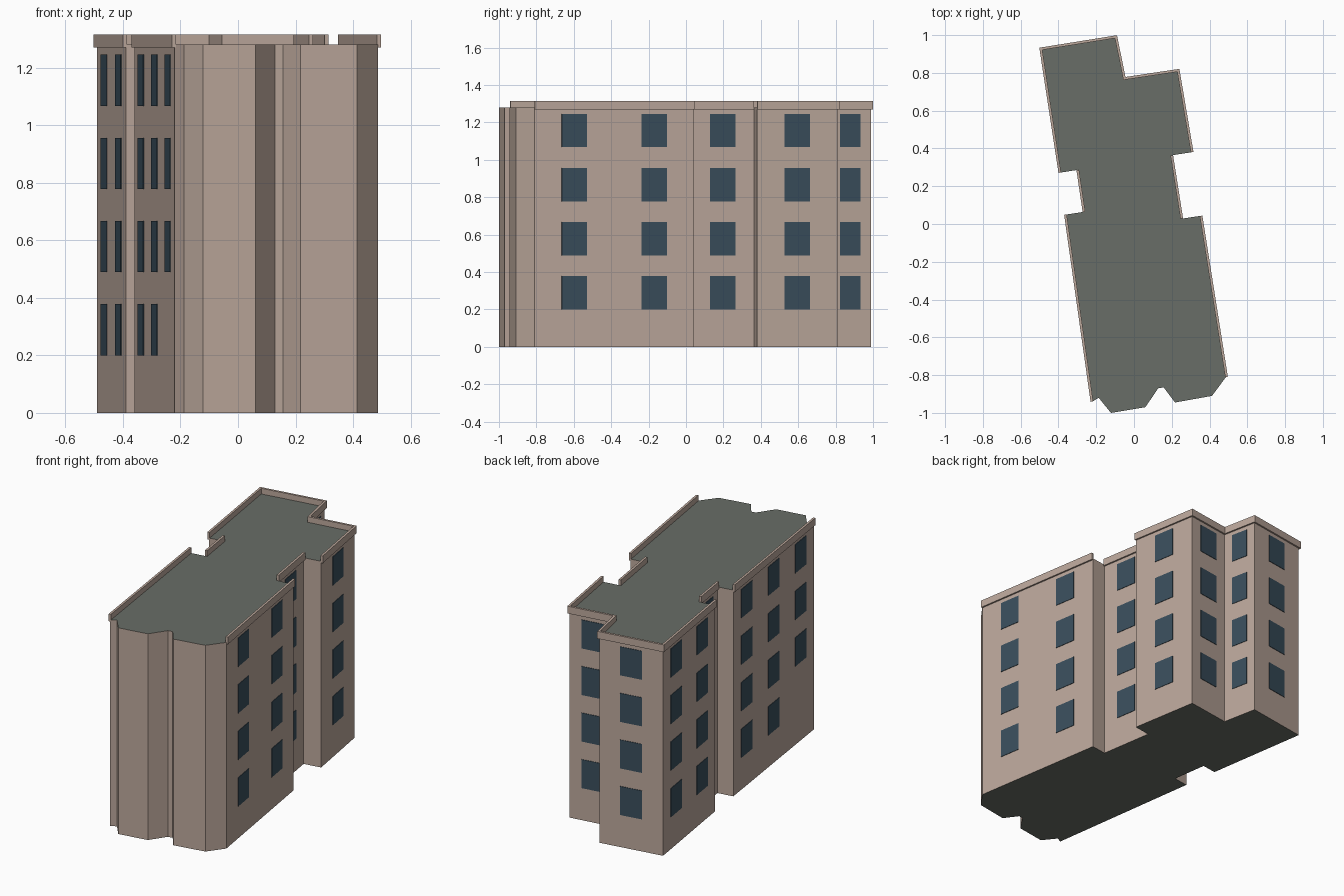
import bpy, bmesh
from mathutils import Vector

if "Cube" in bpy.data.objects:
    bpy.data.objects.remove(bpy.data.objects["Cube"])

WALL_H, PAR_Z0, PAR_Z1 = 1.28, 1.27, 1.315


def material(name, rgb):
    m = bpy.data.materials.new(name)
    m.diffuse_color = (*rgb, 1)
    m.use_nodes = True
    m.node_tree.nodes["Principled BSDF"].inputs["Base Color"].default_value = m.diffuse_color
    return m


WALL = material("plaster", (0.50, 0.39, 0.33))
ROOF = material("roofing", (0.14, 0.155, 0.135))
GLASS = material("glass", (0.042, 0.076, 0.107))


def finish(name, bm, *mats):
    bmesh.ops.recalc_face_normals(bm, faces=bm.faces)
    me = bpy.data.meshes.new(name)
    bm.to_mesh(me)
    bm.free()
    for m in mats:
        me.materials.append(m)
    ob = bpy.data.objects.new(name, me)
    bpy.context.collection.objects.link(ob)
    return ob


def prism(bm, pts, z0, z1):
    base = bm.faces.new([bm.verts.new((p[0], p[1], z0)) for p in pts])
    ext = bmesh.ops.extrude_face_region(bm, geom=[base], use_keep_orig=True)
    top = [v for v in ext["geom"] if isinstance(v, bmesh.types.BMVert)]
    bmesh.ops.translate(bm, vec=(0, 0, z1 - z0), verts=top)


def normal(a, b):
    d = (b - a).normalized()
    return Vector((d.y, -d.x))


def offset(chain, dist):
    # parallel copy of an open polyline with mitred corners
    ns = [normal(a, b) for a, b in zip(chain, chain[1:])]
    out = []
    for i, p in enumerate(chain):
        n0, n1 = ns[max(i - 1, 0)], ns[min(i, len(ns) - 1)]
        out.append(p + (n0 + n1) * dist / (1 + n0.dot(n1)))
    return out


# footprint, counter-clockwise: faceted front bays first, then right, back, left
P = [Vector(p) for p in [
    (-0.22, -0.94), (-0.187, -0.92), (-0.122, -1.0), (0.06, -0.97), (0.128, -0.87),
    (0.157, -0.865), (0.217, -0.945), (0.413, -0.91), (0.487, -0.81), (0.352, 0.043),
    (0.25, 0.028), (0.197, 0.363), (0.305, 0.38), (0.232, 0.81), (-0.053, 0.767),
    (-0.098, 0.988), (-0.49, 0.925), (-0.39, 0.272), (-0.295, 0.287), (-0.262, 0.065),
    (-0.36, 0.05)]]

# building body, with roof material on the horizontal faces
bm = bmesh.new()
prism(bm, P, 0, WALL_H)
bm.normal_update()
for f in bm.faces:
    f.material_index = 1 if abs(f.normal.z) > 0.5 else 0
finish("building_body", bm, WALL, ROOF)

# parapet runs along the long walls; front bays and short returns stay open
RUNS = [[8, 9], [10, 11], [12, 13, 14, 15, 16, 17], [18, 19], [20, 0]]
for k, run in enumerate(RUNS):
    chain = [P[i] for i in run]
    outer, inner = offset(chain, 0.01), offset(chain, -0.004)
    bm = bmesh.new()
    for i in range(len(chain) - 1):
        prism(bm, [outer[i], outer[i + 1], inner[i + 1], inner[i]], PAR_Z0, PAR_Z1)
    finish(f"parapet_{k + 1}", bm, WALL)

# windows: evenly spaced on each parapet wall, four storeys
bm = bmesh.new()
for run in RUNS:
    for i, j in zip(run, run[1:]):
        a, b = P[i], P[j]
        length = (b - a).length
        d, n = (b - a).normalized(), normal(a, b)
        count = max(1, int(length / 0.325))
        half = min(0.137, length * 0.5) / 2
        for c in range(count):
            mid = a + (b - a) * (c + 0.5) / count
            for floor in range(4):
                # the front-most left bay has no ground-floor window
                if floor == 0 and i == 20 and c == count - 1:
                    continue
                z = 0.2 + floor * 0.289
                l, r = mid - d * half, mid + d * half
                prism(bm, [l + n * 0.003, r + n * 0.003, r - n * 0.003, l - n * 0.003],
                      z, z + 0.178)
finish("windows", bm, GLASS)
